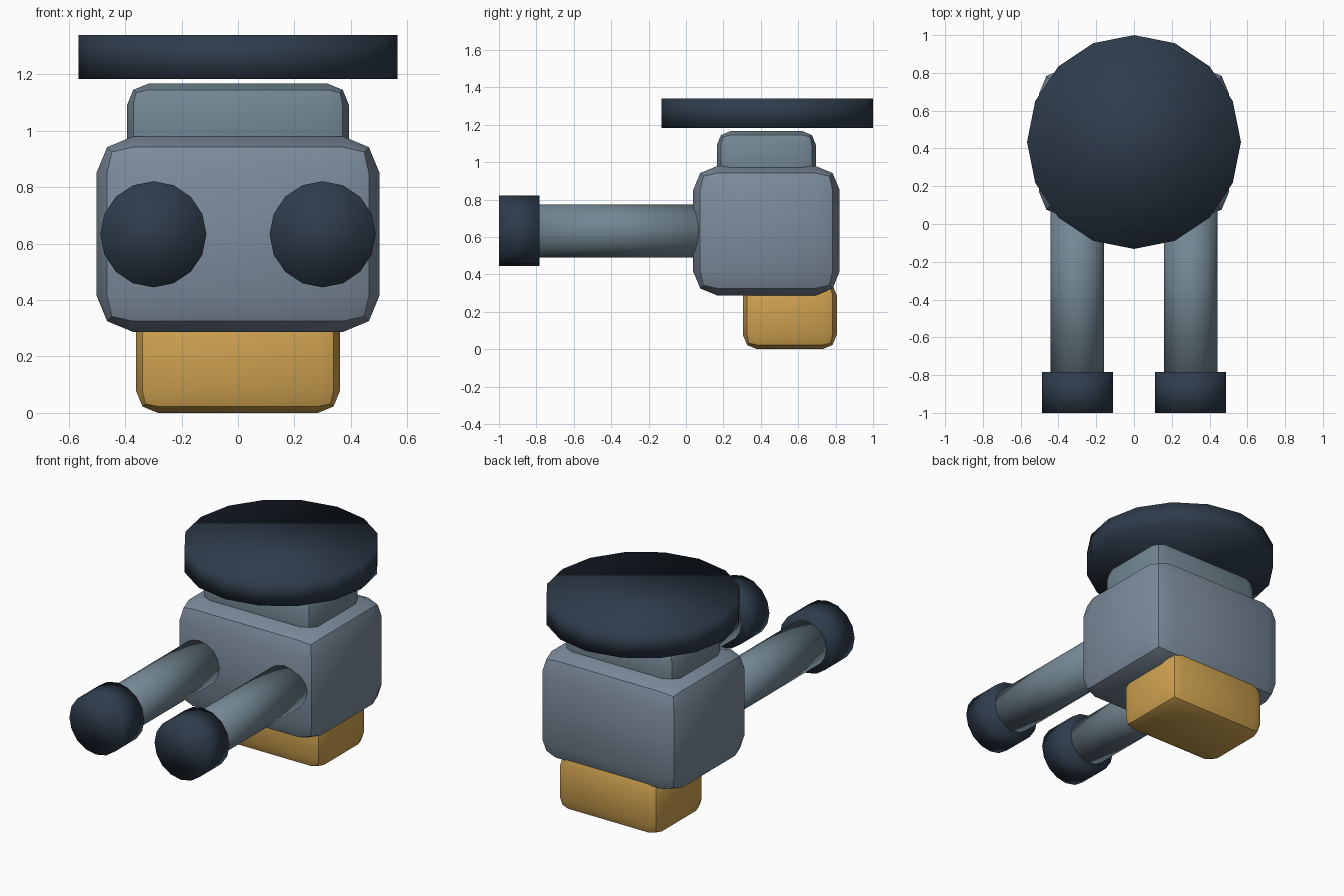
import bpy
from math import pi, radians

if "Cube" in bpy.data.objects:
    bpy.data.objects.remove(bpy.data.objects["Cube"])


def material(name, rgb):
    m = bpy.data.materials.new(name)
    m.diffuse_color = (*rgb, 1)
    m.use_nodes = True
    m.node_tree.nodes["Principled BSDF"].inputs["Base Color"].default_value = m.diffuse_color
    return m


BODY = material("blue_grey", (0.20, 0.26, 0.33))
STEEL = material("steel", (0.17, 0.24, 0.29))
DARK = material("dark_navy", (0.027, 0.045, 0.07))
AMBER = material("amber", (0.62, 0.36, 0.08))


def rounded_box(name, lo, hi, bevel, mat):
    """Box between two corners with a two-step bevel on every edge."""
    centre = [(a + b) / 2 for a, b in zip(lo, hi)]
    bpy.ops.mesh.primitive_cube_add(size=1, location=centre)
    ob = bpy.context.object
    ob.name = name
    ob.scale = [b - a for a, b in zip(lo, hi)]
    bpy.ops.object.transform_apply(location=False, rotation=False, scale=True)
    mod = ob.modifiers.new("Bevel", 'BEVEL')
    mod.width = bevel
    mod.segments = 2
    bpy.ops.object.modifier_apply(modifier=mod.name)
    bpy.ops.object.shade_smooth_by_angle(angle=radians(30))
    ob.data.materials.append(mat)
    return ob


def cylinder(name, radius, depth, location, mat, along_y=False):
    """Sixteen-sided cylinder, smooth all over including the rims."""
    bpy.ops.mesh.primitive_cylinder_add(
        vertices=16, radius=radius, depth=depth, location=location,
        rotation=(pi / 2 if along_y else 0, 0, 0))
    ob = bpy.context.object
    ob.name = name
    bpy.ops.object.shade_smooth()
    ob.data.materials.append(mat)
    return ob


# Main housing with the block on top and the amber base below
rounded_box("housing", (-0.502, 0.038, 0.287), (0.502, 0.822, 0.98), 0.13, BODY)
rounded_box("top_block", (-0.393, 0.165, 0.84), (0.393, 0.695, 1.167), 0.075, STEEL)
rounded_box("base_block", (-0.361, 0.304, 0.0), (0.361, 0.806, 0.365), 0.077, AMBER)

# Round disc floating just above the top block
cylinder("top_disc", 0.566, 0.156, (0, 0.434, 1.262), DARK)

# Pair of forward tubes with wider end caps
for side, x in (("left", -0.3), ("right", 0.3)):
    cylinder(f"{side}_tube", 0.142, 1.0, (x, -0.36, 0.633), STEEL, along_y=True)
    cylinder(f"{side}_tube_cap", 0.188, 0.217, (x, -0.8915, 0.633), DARK, along_y=True)
